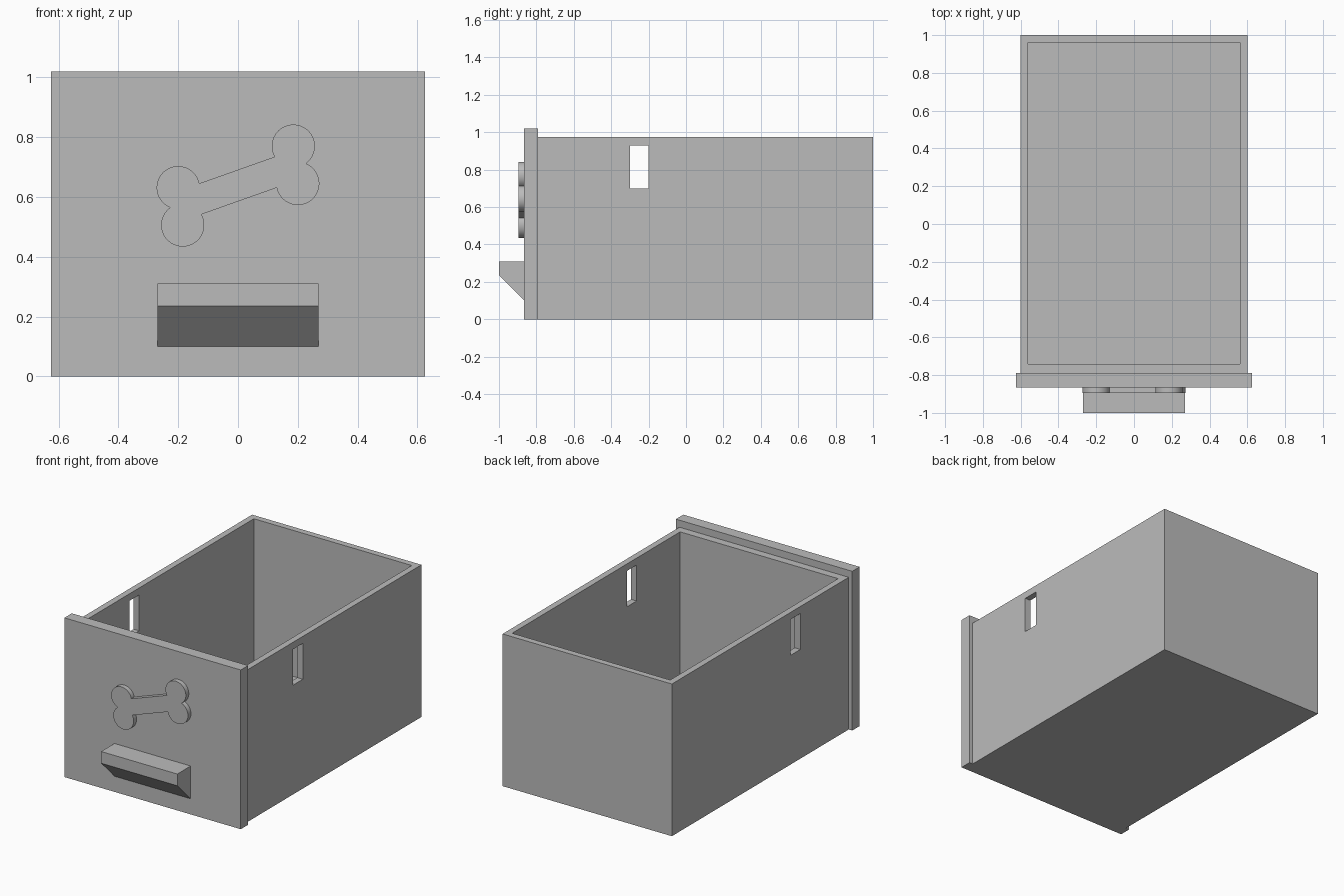
import bpy, bmesh
from math import radians
from mathutils import Matrix, Vector

if "Cube" in bpy.data.objects:
    bpy.data.objects.remove(bpy.data.objects["Cube"], do_unlink=True)

grey = bpy.data.materials.new("plain grey")
grey.use_nodes = True
grey.diffuse_color = (0.5, 0.5, 0.5, 1)
grey.node_tree.nodes["Principled BSDF"].inputs["Base Color"].default_value = (0.5, 0.5, 0.5, 1)


def make_object(name, bm):
    bmesh.ops.recalc_face_normals(bm, faces=bm.faces)
    mesh = bpy.data.meshes.new(name)
    bm.to_mesh(mesh)
    bm.free()
    mesh.materials.append(grey)
    obj = bpy.data.objects.new(name, mesh)
    bpy.context.scene.collection.objects.link(obj)
    return obj


def box(name, low, high):
    low, high = Vector(low), Vector(high)
    bm = bmesh.new()
    matrix = Matrix.Translation((low + high) / 2) @ Matrix.Diagonal((*(high - low), 1))
    bmesh.ops.create_cube(bm, size=1, matrix=matrix)
    return make_object(name, bm)


def combine(target, tool, operation):
    tool.hide_render = True
    mod = target.modifiers.new(operation.lower(), 'BOOLEAN')
    mod.operation, mod.solver, mod.object = operation, 'EXACT', tool
    bpy.context.view_layer.objects.active = target
    bpy.ops.object.modifier_apply(modifier=mod.name)
    bpy.data.objects.remove(tool, do_unlink=True)


# Open drawer body with a hollow and a slot through both side walls
drawer = box("drawer_body", (-0.6, -0.79, 0), (0.6, 1, 0.975))
combine(drawer, box("hollow", (-0.56, -0.74, 0.04), (0.56, 0.96, 1.2)), 'DIFFERENCE')
combine(drawer, box("side_slots", (-0.8, -0.3, 0.7), (0.8, -0.2, 0.93)), 'DIFFERENCE')

# Front panel, slightly larger than the body
box("front_panel", (-0.625, -0.865, 0), (0.625, -0.79, 1.02))

# Wedge handle: a side profile swept across x
bm = bmesh.new()
profile = [(-0.865, 0.1), (-1, 0.235), (-1, 0.31), (-0.865, 0.31)]
side = bm.faces.new([bm.verts.new((-0.27, y, z)) for y, z in profile])
swept = bmesh.ops.extrude_face_region(bm, geom=[side])["geom"]
bmesh.ops.translate(bm, vec=(0.54, 0, 0),
                    verts=[v for v in swept if isinstance(v, bmesh.types.BMVert)])
make_object("handle", bm)

# Raised bone: a tilted bar joined with four round lobes
DEPTH, MID_Y, MID_Z = 0.03, -0.88, 0.638
bm = bmesh.new()
matrix = (Matrix.Translation((0, MID_Y, MID_Z)) @ Matrix.Rotation(radians(-19.5), 4, 'Y')
          @ Matrix.Diagonal((0.4, DEPTH, 0.1, 1)))
bmesh.ops.create_cube(bm, size=1, matrix=matrix)
bone = make_object("bone_relief", bm)
for sign in (-1, 1):
    for x, z in ((0.185, 0.132), (0.2, 0.007)):
        bm = bmesh.new()
        matrix = (Matrix.Translation((sign * x, MID_Y, MID_Z + sign * z))
                  @ Matrix.Rotation(radians(90), 4, 'X'))
        bmesh.ops.create_cone(bm, cap_ends=True, segments=64, radius1=0.072,
                              radius2=0.072, depth=DEPTH, matrix=matrix)
        combine(bone, make_object("bone_lobe", bm), 'UNION')

# Smooth the round rims, keep corners sharp
bpy.ops.object.select_all(action='DESELECT')
bone.select_set(True)
bpy.context.view_layer.objects.active = bone
bpy.ops.object.shade_smooth_by_angle(angle=radians(30))
